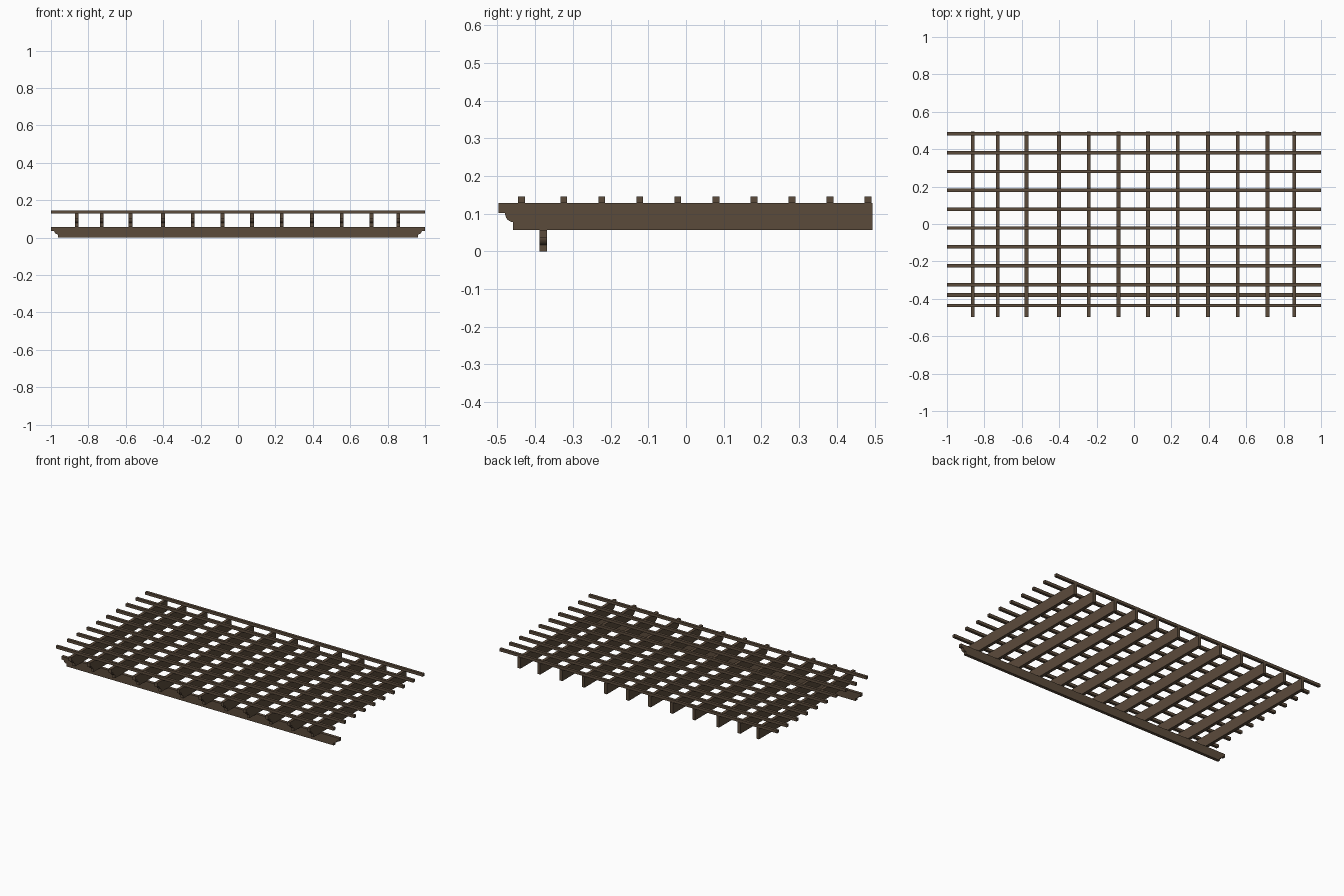
import bpy
import math

cube = bpy.data.objects.get("Cube")
if cube:
    bpy.data.objects.remove(cube, do_unlink=True)

wood = bpy.data.materials.new("dark_brown_wood")
wood.use_nodes = True
brown = (0.105, 0.070, 0.044, 1)
wood.diffuse_color = brown
bsdf = wood.node_tree.nodes["Principled BSDF"]
bsdf.inputs["Base Color"].default_value = brown
bsdf.inputs["Roughness"].default_value = 0.8


def prism(name, profile, place, thickness):
    """Extrude a 2D profile; place(u, v, w) maps it into the model."""
    n = len(profile)
    verts = [place(u, v, w) for w in (-thickness / 2, thickness / 2) for u, v in profile]
    faces = [list(range(n))[::-1], list(range(n, 2 * n))]
    faces += [[i, (i + 1) % n, n + (i + 1) % n, n + i] for i in range(n)]
    mesh = bpy.data.meshes.new(name)
    mesh.from_pydata(verts, [], faces)
    mesh.materials.append(wood)
    obj = bpy.data.objects.new(name, mesh)
    bpy.context.collection.objects.link(obj)
    # Make the normals point outward whatever the axis mapping
    bpy.context.view_layer.objects.active = obj
    obj.select_set(True)
    bpy.ops.object.mode_set(mode='EDIT')
    bpy.ops.mesh.select_all(action='SELECT')
    bpy.ops.mesh.normals_make_consistent(inside=False)
    bpy.ops.object.mode_set(mode='OBJECT')
    obj.select_set(False)
    return obj


def carved_end(tip, bottom, height, sign):
    """Stepped tail with a rounded lobe, listed from top to bottom."""
    step, lobe = 0.017, 0.021
    top = bottom + height
    shelf = bottom + 0.64 * height
    drop = 0.34 * height
    points = [(tip, top), (tip, shelf)]
    for i in range(7):
        a = math.pi / 2 * i / 6
        points.append((tip + sign * (step + lobe * (1 - math.cos(a))),
                       shelf - drop * math.sin(a)))
    points.append((tip + sign * (step + lobe), bottom))
    return points


# Front support beam, carved at both ends
beam_profile = carved_end(-1, 0, 0.056, 1) + carved_end(1, 0, 0.056, -1)[::-1]
prism("support_beam", beam_profile, lambda u, v, w: (u, -0.379 + w, v), 0.02)

# Rafters, carved at the front and square at the back
rafter_profile = carved_end(-0.497, 0.056, 0.072, 1) + [(0.494, 0.056), (0.494, 0.128)]
rafter_x = [-0.862, -0.728, -0.575, -0.401, -0.242, -0.083,
            0.075, 0.234, 0.395, 0.555, 0.714, 0.857]
for i, x in enumerate(rafter_x):
    prism(f"rafter_{i + 1}", rafter_profile, lambda u, v, w: (x + w, u, v), 0.02)

# Slats across the top: one at the front edge, then an even run to the back
slat_y = [-0.436] + [-0.324 + 0.1008 * i for i in range(9)]
slat_profile = [(-0.009, 0.128), (0.009, 0.128), (0.009, 0.146), (-0.009, 0.146)]
for i, y in enumerate(slat_y):
    prism(f"top_slat_{i + 1}", slat_profile, lambda u, v, w: (w, y + u, v), 2.0)
